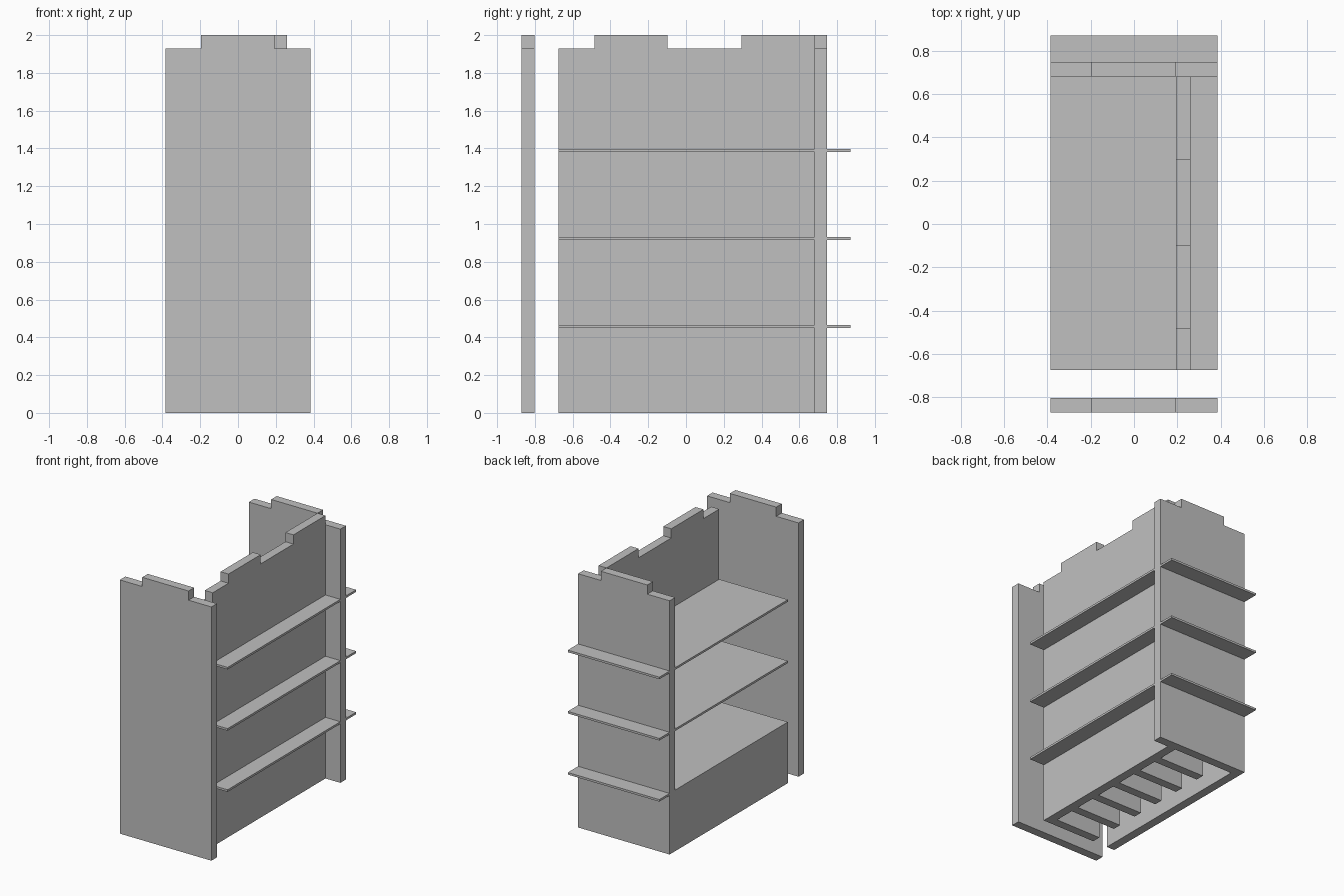
import bpy
import bmesh

cube = bpy.data.objects.get("Cube")
if cube:
    bpy.data.objects.remove(cube, do_unlink=True)

grey = bpy.data.materials.new("plain_grey")
grey.use_nodes = True
COLOUR = (0.53, 0.53, 0.53, 1)
grey.diffuse_color = COLOUR
grey.node_tree.nodes["Principled BSDF"].inputs["Base Color"].default_value = COLOUR


def finish(name, bm):
    bmesh.ops.recalc_face_normals(bm, faces=bm.faces)
    mesh = bpy.data.meshes.new(name)
    bm.to_mesh(mesh)
    bm.free()
    mesh.materials.append(grey)
    obj = bpy.data.objects.new(name, mesh)
    bpy.context.collection.objects.link(obj)
    return obj


def box(name, x, y, z):
    """Box from (low, high) ranges on each axis."""
    bm = bmesh.new()
    bmesh.ops.create_cube(bm, size=1)
    for v in bm.verts:
        v.co = [r[0] if c < 0 else r[1] for c, r in zip(v.co, (x, y, z))]
    return finish(name, bm)


def wall(name, axis, start, thick, outline):
    """Extrude an outline of (along, height) points across the wall thickness."""
    bm = bmesh.new()
    verts = [bm.verts.new((start, a, z) if axis == "x" else (a, start, z))
             for a, z in outline]
    face = bm.faces.new(verts)
    res = bmesh.ops.extrude_face_region(bm, geom=[face])
    moved = [g for g in res["geom"] if isinstance(g, bmesh.types.BMVert)]
    bmesh.ops.translate(bm, verts=moved,
                        vec=(thick, 0, 0) if axis == "x" else (0, thick, 0))
    return finish(name, bm)


HALF = 0.385            # half width of the building
THICK = 0.067           # wall thickness
SIDE = 0.193            # inner face of the side wall
FRONT, BACK = -0.675, 0.68
LOW, TOP = 1.93, 2.0    # wall top and battlement top
FLOORS = [0.465, 0.93, 1.396]
SLAB = 0.016

# Front and back walls with one raised centre block
end_outline = [(-HALF, 0), (HALF, 0), (HALF, LOW), (SIDE, LOW),
               (SIDE, TOP), (-0.197, TOP), (-0.197, LOW), (-HALF, LOW)]
wall("front_wall", "y", -0.87, THICK, end_outline)
wall("back_wall", "y", BACK, THICK, end_outline)

# Long side wall with two raised blocks
wall("side_wall", "x", SIDE, THICK, [
    (FRONT, 0), (BACK, 0), (BACK, TOP), (0.295, TOP), (0.295, LOW),
    (-0.098, LOW), (-0.098, TOP), (-0.485, TOP), (-0.485, LOW), (FRONT, LOW)])

# Floors inside, and ledges outside the side and back walls
for i, z in enumerate(FLOORS, 1):
    height = (z - SLAB, z)
    box(f"floor_{i}", (-HALF, SIDE), (FRONT, BACK), height)
    box(f"side_ledge_{i}", (SIDE + THICK, HALF), (FRONT, BACK), height)
    box(f"back_ledge_{i}", (-HALF, HALF), (BACK + THICK, 0.87), height)

# Low wall closing the ground storey on the open side
box("low_wall", (-HALF, -HALF + THICK), (FRONT, BACK), (0, FLOORS[0]))

# Evenly spaced cross partitions in the ground storey
RIBS = 6
pitch = (BACK - FRONT) / RIBS
for i in range(RIBS):
    y = FRONT + i * pitch
    box(f"partition_{i + 1}", (-SIDE, SIDE), (y, y + THICK), (0, FLOORS[0] - SLAB))
